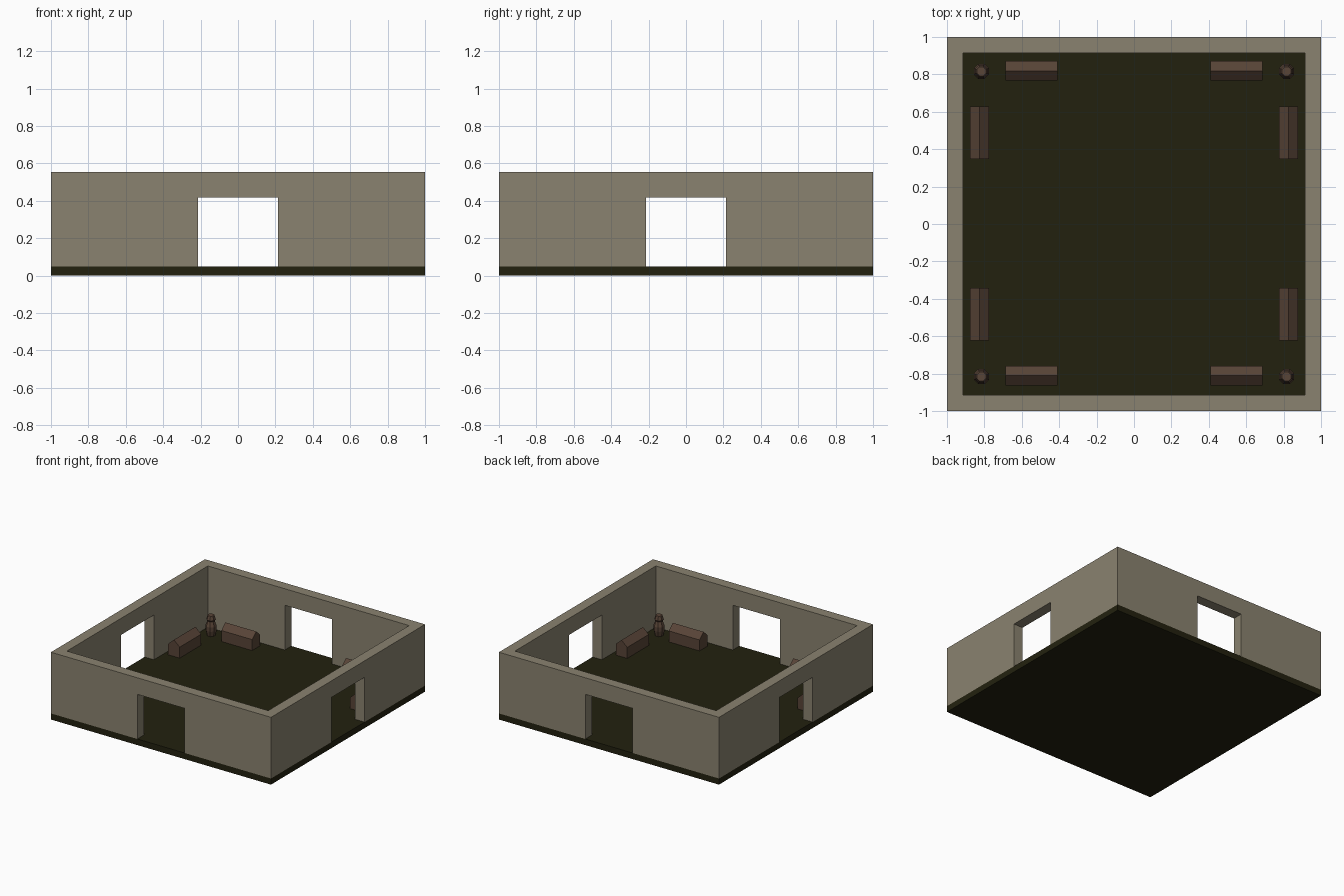
import bpy, bmesh, math
from mathutils import Matrix

if "Cube" in bpy.data.objects:
    bpy.data.objects.remove(bpy.data.objects["Cube"])

FLOOR = 0.05     # floor slab thickness
TOP = 0.553      # wall top
INNER = 0.915    # inner wall face


def material(name, rgb):
    m = bpy.data.materials.new(name)
    m.diffuse_color = (*rgb, 1)
    m.use_nodes = True
    m.node_tree.nodes["Principled BSDF"].inputs["Base Color"].default_value = m.diffuse_color
    return m


STONE = material("stone", (0.255, 0.225, 0.160))
GROUND = material("dark_floor", (0.0165, 0.0152, 0.0048))
WOOD = material("brown_wood", (0.098, 0.058, 0.038))


def finish(bm, name, mat):
    bmesh.ops.remove_doubles(bm, verts=bm.verts, dist=1e-5)
    bmesh.ops.recalc_face_normals(bm, faces=bm.faces)
    me = bpy.data.meshes.new(name)
    bm.to_mesh(me)
    bm.free()
    me.materials.append(mat)
    ob = bpy.data.objects.new(name, me)
    bpy.context.collection.objects.link(ob)
    return ob


# Floor slab
bm = bmesh.new()
bmesh.ops.create_cube(bm, size=1, matrix=Matrix.Translation((0, 0, FLOOR / 2))
                      @ Matrix.Diagonal((2, 2, FLOOR, 1)))
finish(bm, "floor", GROUND)

# Four mitred walls, each with a doorway
bm = bmesh.new()
d, h = 0.215, 0.417
for k in range(4):
    rot = Matrix.Rotation(k * math.pi / 2, 4, 'Z')

    def loop(e):
        pts = [(-e, FLOOR), (-d, FLOOR), (-d, h), (d, h),
               (d, FLOOR), (e, FLOOR), (e, TOP), (-e, TOP)]
        return [bm.verts.new(rot @ Matrix.Translation((x, -e, z)).translation)
                for x, z in pts]
    a, b = loop(1), loop(INNER)
    for side in (a, b):       # left jamb, lintel, right jamb
        v = side + [bm.verts.new(rot @ Matrix.Translation(
            (s * d, -(1 if side is a else INNER), TOP)).translation) for s in (-1, 1)]
        bm.faces.new((v[0], v[1], v[2], v[8], v[7]))
        bm.faces.new((v[2], v[3], v[9], v[8]))
        bm.faces.new((v[3], v[4], v[5], v[6], v[9]))
        if side is a:
            ta = (v[7], v[8], v[9], v[6])
        else:
            tb = (v[7], v[8], v[9], v[6])
    for i in range(5):        # underside and doorway reveals
        bm.faces.new((a[i], a[i + 1], b[i + 1], b[i]))
    for i in range(3):        # wall top
        bm.faces.new((ta[i], ta[i + 1], tb[i + 1], tb[i]))
finish(bm, "walls", STONE)


# Chests with a ridged lid
def chest(x, y, turn):
    bm = bmesh.new()
    w, l = 0.052, 0.14
    prof = [(-w, 0), (w, 0), (w, 0.09), (0, 0.137), (-w, 0.09)]
    f = bm.faces.new([bm.verts.new((-l, py, pz)) for py, pz in prof])
    ext = bmesh.ops.extrude_face_region(bm, geom=[f], use_keep_orig=True)
    bmesh.ops.translate(bm, vec=(2 * l, 0, 0),
                        verts=[g for g in ext["geom"] if isinstance(g, bmesh.types.BMVert)])
    bm.transform(Matrix.Translation((x, y, FLOOR))
                 @ Matrix.Rotation(turn, 4, 'Z'))
    finish(bm, "chest", WOOD)


# Eight-sided urns with a lid
def urn(x, y):
    bm = bmesh.new()
    prof = [(0.032, 0), (0.043, 0.045), (0.043, 0.08), (0.032, 0.108),
            (0.028, 0.118), (0.036, 0.132), (0.026, 0.165)]
    n = 8
    rings = [[bm.verts.new((x + r * math.cos((i + .5) * math.tau / n),
                            y + r * math.sin((i + .5) * math.tau / n), FLOOR + z))
              for i in range(n)] for r, z in prof]
    for lo, hi in zip(rings, rings[1:]):
        for i in range(n):
            j = (i + 1) % n
            bm.faces.new((lo[i], lo[j], hi[j], hi[i]))
    bm.faces.new(rings[0])
    bm.faces.new(rings[-1])
    finish(bm, "urn", WOOD)


for sx in (-1, 1):
    for sy in (-1, 1):
        chest(sx * 0.548, sy * 0.815 + 0.004, 0)
        chest(sx * 0.826, sy * 0.485 + 0.003, math.pi / 2)
        urn(sx * 0.816, sy * 0.816)
